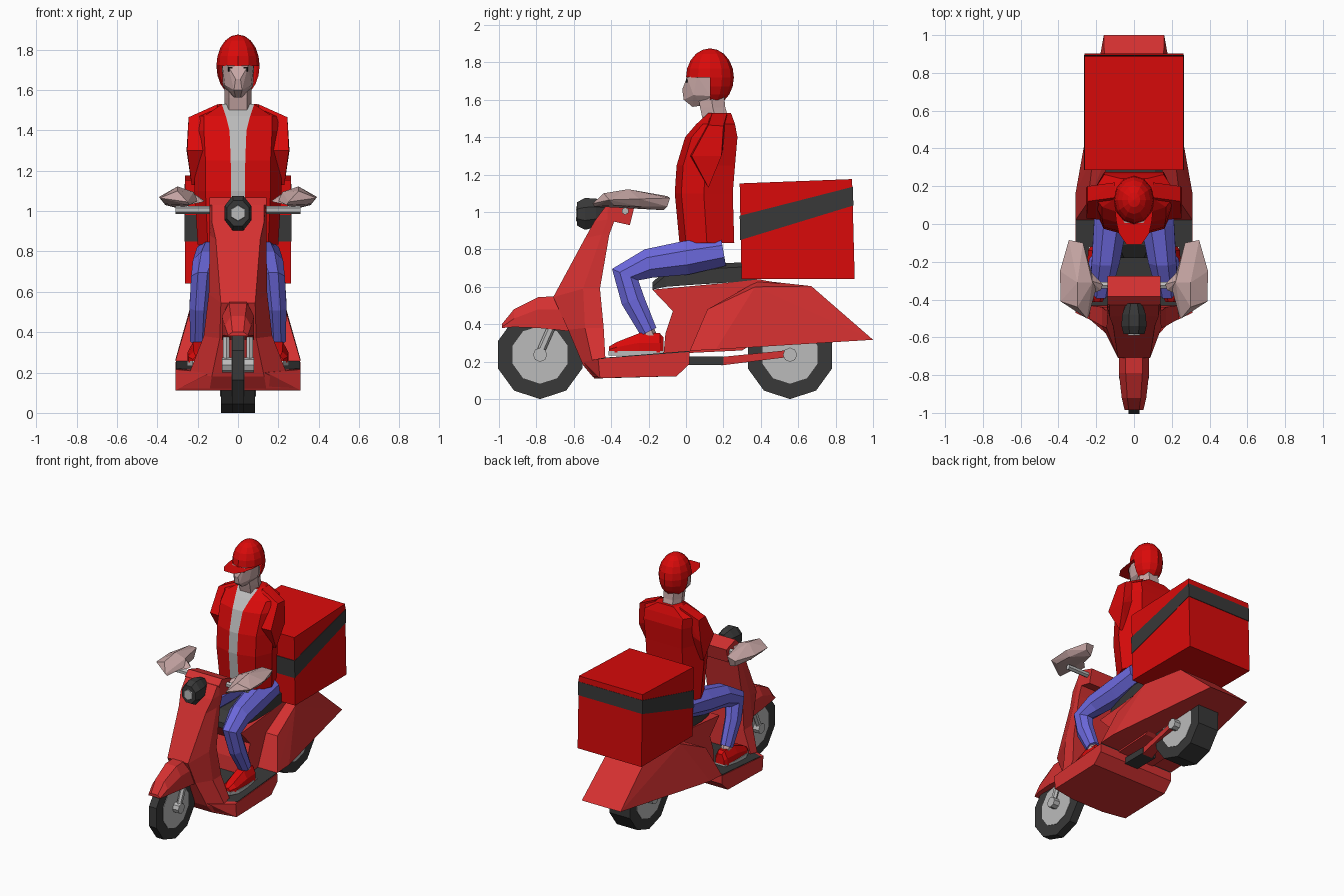
import bpy, bmesh, math
from mathutils import Vector, Matrix

if "Cube" in bpy.data.objects:
    bpy.data.objects.remove(bpy.data.objects["Cube"])


def mat(name, r, g, b):
    m = bpy.data.materials.new(name)
    m.diffuse_color = (r, g, b, 1)
    m.use_nodes = True
    m.node_tree.nodes["Principled BSDF"].inputs["Base Color"].default_value = m.diffuse_color
    return m


PAINT = mat("scooter_red", .66, .03, .03)
RED = mat("cloth_red", .7, .003, .003)
DARK = mat("dark", .04, .04, .04)
STEEL = mat("light_grey", .5, .5, .5)
JEANS = mat("jeans", .15, .14, .72)
SKIN = mat("skin", .58, .39, .38)
BLACK = mat("black", .005, .005, .005)


def finish(name, bm, *mats):
    bmesh.ops.recalc_face_normals(bm, faces=bm.faces)
    me = bpy.data.meshes.new(name)
    bm.to_mesh(me)
    bm.free()
    for m in mats:
        me.materials.append(m)
    ob = bpy.data.objects.new(name, me)
    bpy.context.collection.objects.link(ob)
    return ob


def loft(name, rings, *mats, caps=True, strip=None):
    """Skin closed rings; strip = ring edge index that takes material 1."""
    bm = bmesh.new()
    vs = [[bm.verts.new(p) for p in r] for r in rings]
    n = len(vs[0])
    for a, b in zip(vs, vs[1:]):
        for i in range(n):
            f = bm.faces.new((a[i], a[(i + 1) % n], b[(i + 1) % n], b[i]))
            f.material_index = 1 if i == strip else 0
    if caps:
        bm.faces.new(vs[0])
        bm.faces.new(vs[-1])
    return finish(name, bm, *mats)


def sym(half):
    """Complete a half ring across x = 0."""
    return half + [(-x, y, z) for x, y, z in reversed(half)]


def hull(name, pts, m, mirrored=True):
    bm = bmesh.new()
    for p in (sym(pts) if mirrored else pts):
        bm.verts.new(p)
    r = bmesh.ops.convex_hull(bm, input=bm.verts)
    bmesh.ops.delete(bm, geom=list({g for g in r["geom_interior"] if isinstance(g, bmesh.types.BMVert)}), context='VERTS')
    return finish(name, bm, m)


def prism(name, prof, w, m):
    """Side profile (y, z) extruded across the width."""
    return loft(name, [[(x, y, z) for y, z in prof] for x in (-w, w)], m)


def lathe_x(name, y, z, prof, n, m):
    """Rings (x, radius) around an axle parallel to x, a corner pointing down."""
    ang = [2 * math.pi * i / n for i in range(n)]
    return loft(name, [[(x, y + r * math.sin(a), z - r * math.cos(a)) for a in ang] for x, r in prof], m)


def tube(name, path, n, m):
    """Path of (x, y, z, half width in x, radius) bending in the side plane."""
    P = [Vector(p[:3]) for p in path]
    rings = []
    for i, p in enumerate(path):
        t = P[min(i + 1, len(P) - 1)] - P[max(i - 1, 0)]
        u = Vector((0, -t.z, t.y)).normalized()
        rings.append([P[i] + Vector((p[3] * math.cos(a), 0, 0)) + u * p[4] * math.sin(a)
                      for a in [2 * math.pi * (k + .5) / n for k in range(n)]])
    return loft(name, rings, m)


# Wheels
for tag, y, w in (("front", -.78, .03), ("rear", .556, .085)):
    lathe_x(tag + "_tyre", y, .237, [(-w, .16), (-w, .237), (w, .237), (w, .16)], 10, DARK)
    lathe_x(tag + "_rim", y, .237, [(-w - .003, .155), (w + .003, .155)], 10, STEEL)
    lathe_x(tag + "_axle", y, .237, [(-w - .05, .038), (w + .05, .038)], 8, STEEL)

# Single swing arm from a central mount to the right of the rear wheel
hull("swing_arm", [(0, .19, .18), (.085, .19, .18), (0, .19, .225), (.085, .19, .225),
                   (.09, .55, .225), (.125, .55, .225), (.09, .55, .262), (.125, .55, .262)], PAINT, False)
hull("arm_mount", [(x, y, z) for x in (-.02, .09) for y in (0, .2) for z in (.182, .227)], DARK, False)

# Front fender
loft("front_fender", [sym([(w, y, zb), (w, y, zm), (w * .55, y, zt)]) for y, zb, zm, zt, w in
                      ((-.985, .38, .385, .40, .05), (-.92, .385, .43, .48, .065), (-.79, .38, .48, .545, .08),
                       (-.69, .37, .48, .55, .08), (-.6, .36, .47, .54, .08))], PAINT)

# Leg shield and dash cover
loft("leg_shield", [sym([(fx, yf, zf), (sx, ym, z), (sx, yb, z)]) for z, zf, fx, yf, sx, ym, yb in
                    ((.12, .12, .14, -.50, .29, -.47, -.42), (.2, .18, .13, -.55, .24, -.50, -.43),
                     (.38, .37, .09, -.63, .17, -.54, -.44), (.59, .545, .085, -.71, .145, -.55, -.46),
                     (.88, .86, .11, -.54, .14, -.45, -.41), (.96, .95, .13, -.49, .14, -.42, -.38),
                     (1.03, 1.03, .13, -.43, .14, -.42, -.35))], PAINT)
prism("dash_cover", [(-.425, 1.03), (-.385, 1.068), (-.275, 1.033), (-.30, .93), (-.39, .95)], .14, PAINT)

# Floor board with the mat lying on its sloping top
plan = [(.14, -.55, .2), (.31, -.47, .215), (.31, .02, .252)]
hull("floor_board", plan + [(.31, .02, .19), (.13, -.49, .11), (.31, -.46, .112), (.31, -.05, .122)], PAINT)
hull("floor_mat", [(x - .004, y + .03 * (y < 0), z + d) for x, y, z in plan for d in (-.01, .006)], DARK)

# Rear body, cowl and seat
prism("rear_body", [(-.18, .585), (-.07, .47), (-.11, .35), (-.12, .24), (.3, .26), (.6, .45), (.6, .6),
                    (.39, .64), (.26, .625)], .15, PAINT)
hull("rear_cowl", [(.31, .02, .258), (.31, .16, .265), (.16, 1.0, .317), (.245, .115, .48), (.215, .37, .60),
                   (.15, .67, .604), (.13, .39, .635)], PAINT)
loft("seat", [sym([(w, y, zb), (w, y, zt - .025), (w * .75, y, zt)]) for y, zb, zt, w in
              ((-.18, .585, .625, .07), (-.11, .60, .685, .11), (.02, .61, .70, .14), (.18, .62, .725, .15),
               (.38, .63, .735, .15))], DARK)


# Headlight and handlebar
def ring_y(y, rx, rz, zc, n=8):
    return [(rx * math.cos(a), y, zc + rz * math.sin(a)) for a in [2 * math.pi * (i + .5) / n for i in range(n)]]


loft("headlight_shell", [ring_y(-.42, .045, .06, 1.0), ring_y(-.48, .068, .083, .995),
                         ring_y(-.54, .072, .092, .99), ring_y(-.582, .06, .068, .99)], DARK)
loft("headlight_lens", [ring_y(-.575, .04, .042, .99, 6), ring_y(-.589, .036, .038, .99, 6)], STEEL)
lathe_x("handlebar", -.325, 1.005, [(-.31, .02), (.31, .02)], 6, STEEL)

# Delivery box and its slanted band
hull("delivery_box", [(.263, .297, .642), (.263, .902, .642), (.263, .287, 1.153), (.263, .888, 1.176)], RED)
hull("box_band", [(.266, .29, .85), (.266, .287, .98), (.266, .895, 1.035), (.266, .892, 1.135)], DARK)

# Jacket with the shirt strip down its front
loft("jacket", [sym([(s, yf, z), (hx * .75, yf + .035, z), (hx, (yf + yb) / 2, z), (hx * .7, yb, z)])
                for z, s, yf, hx, yb in
                ((.835, .035, -.035, .2, .258), (1.1, .035, -.06, .215, .25), (1.25, .036, -.05, .215, .262),
                 (1.40, .042, -.005, .225, .275), (1.47, .06, .055, .225, .262), (1.53, .08, .12, .095, .24))],
     RED, STEEL, strip=7)

# Paired parts
for s, tag in ((-1, "left"), (1, "right")):
    tube(tag + "_fork_leg", [(s * .058, -.79, .225, .018, .022), (s * .058, -.66, .52, .018, .022)], 6, STEEL)
    hull(tag + "_sleeve", [(s * x, y, z) for x, y, z in
         ((.1, .14, 1.53), (.1, .22, 1.53), (.245, .12, 1.465), (.245, .2, 1.46), (.252, .03, 1.3), (.255, .19, 1.3),
          (.23, .12, 1.13), (.15, .02, 1.3), (.15, .2, 1.35), (.17, .12, 1.13))], RED, False)
    # Forearm and hand resting on the bar
    hull(tag + "_hand", [(s * x, y, z) for x, y, z in
         ((.345, -.085, 1.075), (.27, -.10, 1.085), (.28, -.12, 1.01), (.335, -.10, 1.03), (.392, -.25, 1.07),
          (.36, -.25, 1.03), (.24, -.22, 1.04), (.30, -.31, 1.122), (.22, -.31, 1.095), (.20, -.34, 1.05),
          (.388, -.41, 1.065), (.36, -.38, 1.035), (.30, -.44, 1.10), (.25, -.5, 1.045), (.24, -.49, 1.03))], SKIN, False)
    hull(tag + "_thumb", [(s * x, y, z) for x, y, z in
         ((.165, -.32, 1.05), (.175, -.35, 1.045), (.24, -.24, 1.04), (.25, -.38, 1.03), (.23, -.3, 1.095))], SKIN, False)
    # Trouser leg, ankle and shoe
    tube(tag + "_leg", [(s * .11, .20, .79, .1, .085), (s * .125, 0, .755, .095, .098), (s * .15, -.2, .725, .08, .085),
                        (s * .175, -.325, .665, .062, .083), (s * .19, -.285, .53, .055, .068),
                        (s * .195, -.2, .36, .045, .05)], 8, JEANS)
    tube(tag + "_ankle", [(s * .195, -.21, .38, .036, .036), (s * .195, -.18, .31, .036, .036)], 6, SKIN)
    loft(tag + "_shoe", [[(s * .195 + k * w, y, z) for k, z in ((-1, .25), (-1, .25 + h * .5), (-.5, .25 + h),
         (.5, .25 + h), (1, .25 + h * .5), (1, .25))] for y, w, h in
         ((-.412, .028, .03), (-.37, .05, .055), (-.25, .055, .102), (-.14, .048, .102), (-.12, .035, .08))], RED)
    hull(tag + "_sole", [(s * .195 + k * w, y, z) for y, w in ((-.415, .03), (-.35, .057), (-.24, .058), (-.12, .045))
         for k in (-1, 1) for z in (.232, .258)], STEEL, False)
    hull(tag + "_eye", [(s * x, y, z) for x in (.027, .05) for y, z in
         ((.0, 1.692), (.0, 1.715), (.03, 1.692), (.03, 1.715))], BLACK, False)

# Neck and face
loft("neck", [sym([(.045, yf, z), (.068, (yf + yb) / 2, z), (.04, yb, z)]) for z, yf, yb in
              ((1.49, .09, .23), (1.56, .075, .21), (1.66, .06, .2))], SKIN)
hull("face", [(.05, .005, 1.72), (.078, .06, 1.73), (.08, .14, 1.73), (.075, .13, 1.62), (.066, .04, 1.625),
              (.012, -.02, 1.655), (.012, .035, 1.562), (.02, -.012, 1.60), (.03, .09, 1.57)], SKIN)

# Cap shell: ellipsoid opened in front of the face, plus a flat brim
bm = bmesh.new()
bmesh.ops.create_uvsphere(bm, u_segments=12, v_segments=10, radius=1)
bmesh.ops.transform(bm, matrix=Matrix.Translation((0, .128, 1.72)) @ Matrix.Diagonal((.107, .128, .155, 1)), verts=bm.verts)
gone = [f for f in bm.faces if f.calc_center_median().z < 1.715 and f.calc_center_median().y < .128]
bmesh.ops.delete(bm, geom=gone, context='FACES')
finish("cap", bm, RED)
bm = bmesh.new()
bm.faces.new([bm.verts.new(p) for p in sym([(.105, .12, 1.72), (.095, .02, 1.72), (.08, -.05, 1.72), (.04, -.108, 1.72)])])
finish("cap_brim", bm, RED)
